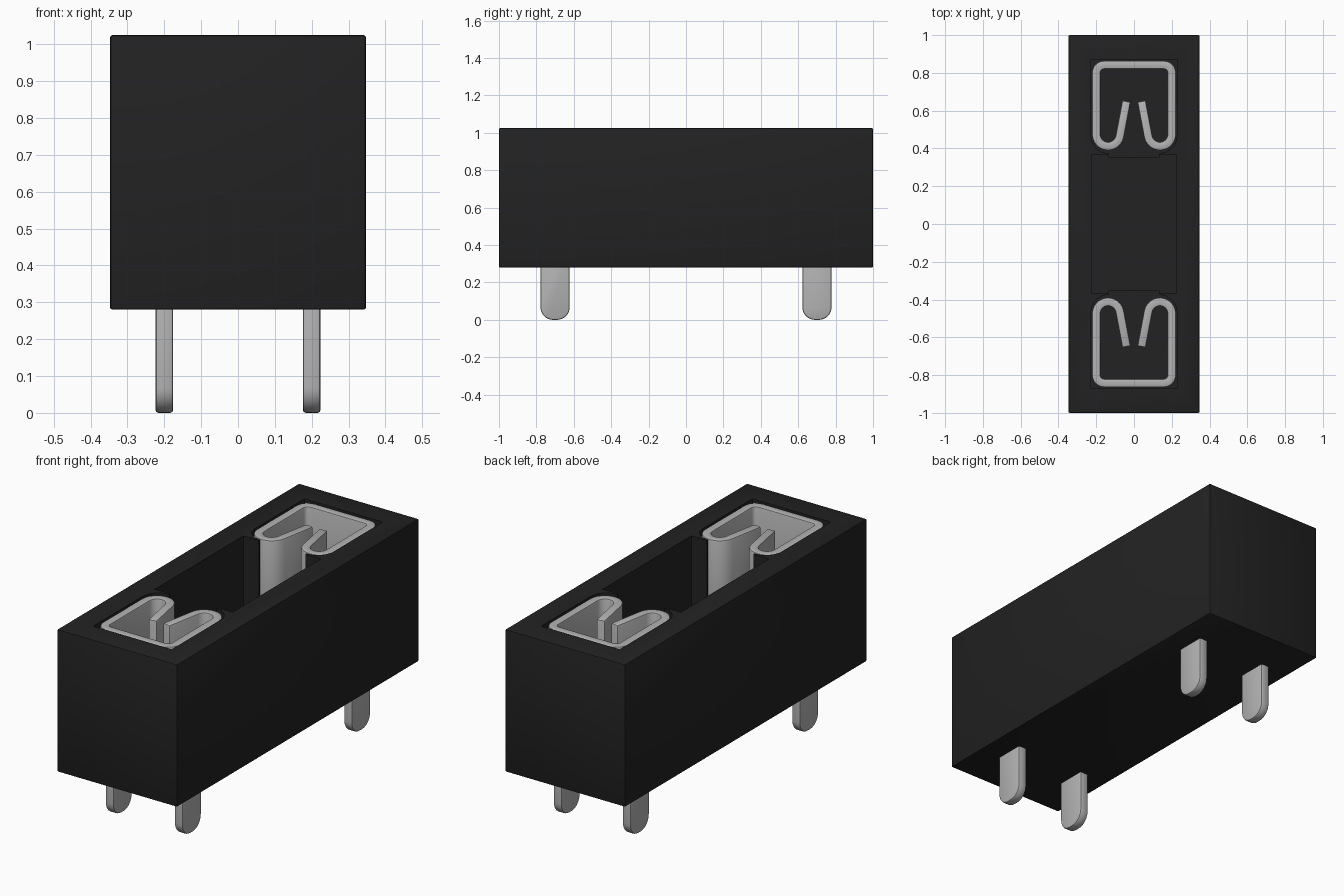
import bpy, bmesh, math
from mathutils import Vector

cube = bpy.data.objects.get("Cube")
if cube:
    bpy.data.objects.remove(cube, do_unlink=True)


def material(name, value, metallic=0.0):
    m = bpy.data.materials.new(name)
    m.use_nodes = True
    col = (value, value, value, 1)
    m.diffuse_color = col
    m.node_tree.nodes["Principled BSDF"].inputs["Base Color"].default_value = col
    return m


BLACK = material("black plastic", 0.016)
METAL = material("grey metal", 0.45)

TOP, BOTTOM = 1.025, 0.28
POCKET_FLOOR, MIDDLE_FLOOR = 0.36, 0.40


def finish(name, bm, mat):
    bmesh.ops.recalc_face_normals(bm, faces=bm.faces)
    me = bpy.data.meshes.new(name)
    bm.to_mesh(me)
    bm.free()
    me.materials.append(mat)
    ob = bpy.data.objects.new(name, me)
    bpy.context.collection.objects.link(ob)
    return ob


def activate(ob):
    bpy.ops.object.select_all(action='DESELECT')
    ob.select_set(True)
    bpy.context.view_layer.objects.active = ob


def prism(name, points, depth, mat):
    """Extrude a closed 3D outline along the depth vector."""
    bm = bmesh.new()
    face = bm.faces.new([bm.verts.new(p) for p in points])
    ext = bmesh.ops.extrude_face_region(bm, geom=[face])
    verts = [g for g in ext["geom"] if isinstance(g, bmesh.types.BMVert)]
    bmesh.ops.translate(bm, vec=depth, verts=verts)
    return finish(name, bm, mat)


def arc(cx, cy, r, start, end, steps):
    """Points on an arc, angles in degrees."""
    angles = [math.radians(start + (end - start) * i / steps) for i in range(steps + 1)]
    return [(cx + r * math.cos(a), cy + r * math.sin(a)) for a in angles]


def mirrored(half):
    """Complete a profile that runs on the +x side with its -x half."""
    return half + [(-x, y) for x, y in reversed(half)]


def soften(ob, width):
    """Round the sharp edges and shade the curves smooth."""
    mod = ob.modifiers.new("rounded edges", 'BEVEL')
    mod.width, mod.segments = width, 2
    mod.limit_method, mod.angle_limit = 'ANGLE', math.radians(40)
    activate(ob)
    bpy.ops.object.modifier_apply(modifier=mod.name)
    bpy.ops.object.shade_smooth_by_angle(angle=math.radians(35))


def cut(ob, cutter):
    cutter.hide_render = True
    mod = ob.modifiers.new("cut", 'BOOLEAN')
    mod.operation, mod.solver, mod.object = 'DIFFERENCE', 'EXACT', cutter
    activate(ob)
    bpy.ops.object.modifier_apply(modifier=mod.name)
    bpy.data.objects.remove(cutter, do_unlink=True)


# Housing block with slightly rounded edges
housing = prism("housing", [(-0.347, -1, BOTTOM), (0.347, -1, BOTTOM), (0.347, 1, BOTTOM), (-0.347, 1, BOTTOM)],
                (0, 0, TOP - BOTTOM), BLACK)
soften(housing, 0.006)

# Central bay between the contacts
cut(housing, prism("bay_cutter", [(-0.225, -0.365, MIDDLE_FLOOR), (0.225, -0.365, MIDDLE_FLOOR),
                                  (0.225, 0.365, MIDDLE_FLOOR), (-0.225, 0.365, MIDDLE_FLOOR)], (0, 0, 1), BLACK))

# Contact pockets: rounded inner corners and a neck opening into the bay
pocket = mirrored([(0.227, 0.872)] + arc(0.135, 0.467, 0.092, 0, -90, 8) + [(0.135, 0.355)])
for side, label in ((-1, "front"), (1, "back")):
    cut(housing, prism(label + "_pocket_cutter", [(x, side * y, POCKET_FLOOR) for x, y in pocket], (0, 0, 1), BLACK))
activate(housing)
bpy.ops.object.shade_smooth_by_angle(angle=math.radians(30))


def strip(name, path, thick, z0, z1):
    """A metal strip of even thickness standing on its path."""
    pts = [Vector(p) for p in path]
    left, right = [], []
    for i, p in enumerate(pts):
        a = (p - pts[i - 1]).normalized() if i else None
        b = (pts[i + 1] - p).normalized() if i < len(pts) - 1 else None
        a, b = a or b, b or a
        t = (a + b).normalized()
        n = Vector((-t.y, t.x)) * (thick / 2 / t.dot(a))
        left.append(p + n)
        right.append(p - n)
    bm = bmesh.new()
    rows = [[bm.verts.new((q.x, q.y, z)) for q in line]
            for line, z in ((left, z0), (left, z1), (right, z1), (right, z0))]
    for k in range(4):
        r, s = rows[k], rows[(k + 1) % 4]
        for i in range(len(pts) - 1):
            bm.faces.new((r[i], r[i + 1], s[i + 1], s[i]))
    for i in (0, -1):
        bm.faces.new([r[i] for r in rows])
    return finish(name, bm, METAL)


# Spring contacts: back wall, side walls and inward curled fingers
half = [(0.04, 0.65)] + arc(0.137, 0.475, 0.063, 190, 360, 12) + arc(0.158, 0.8, 0.042, 0, 90, 6)
for side, label in ((-1, "front"), (1, "back")):
    path = [(x, side * y) for x, y in mirrored(half)]
    soften(strip(label + "_contact", path, 0.044, POCKET_FLOOR, TOP - 0.004), 0.007)

# Solder pins with rounded lower ends
pin = [(0.778, 0.40), (0.622, 0.40)] + arc(0.69, 0.068, 0.068, 180, 270, 8) + arc(0.71, 0.068, 0.068, 270, 360, 8)
for side, label in ((-1, "front"), (1, "back")):
    for x, hand in ((-0.2, "right"), (0.2, "left")):
        ob = prism(f"{label}_{hand}_pin", [(x - 0.024, side * y, z) for y, z in pin], (0.048, 0, 0), METAL)
        soften(ob, 0.008)
bpy.ops.object.select_all(action='DESELECT')
